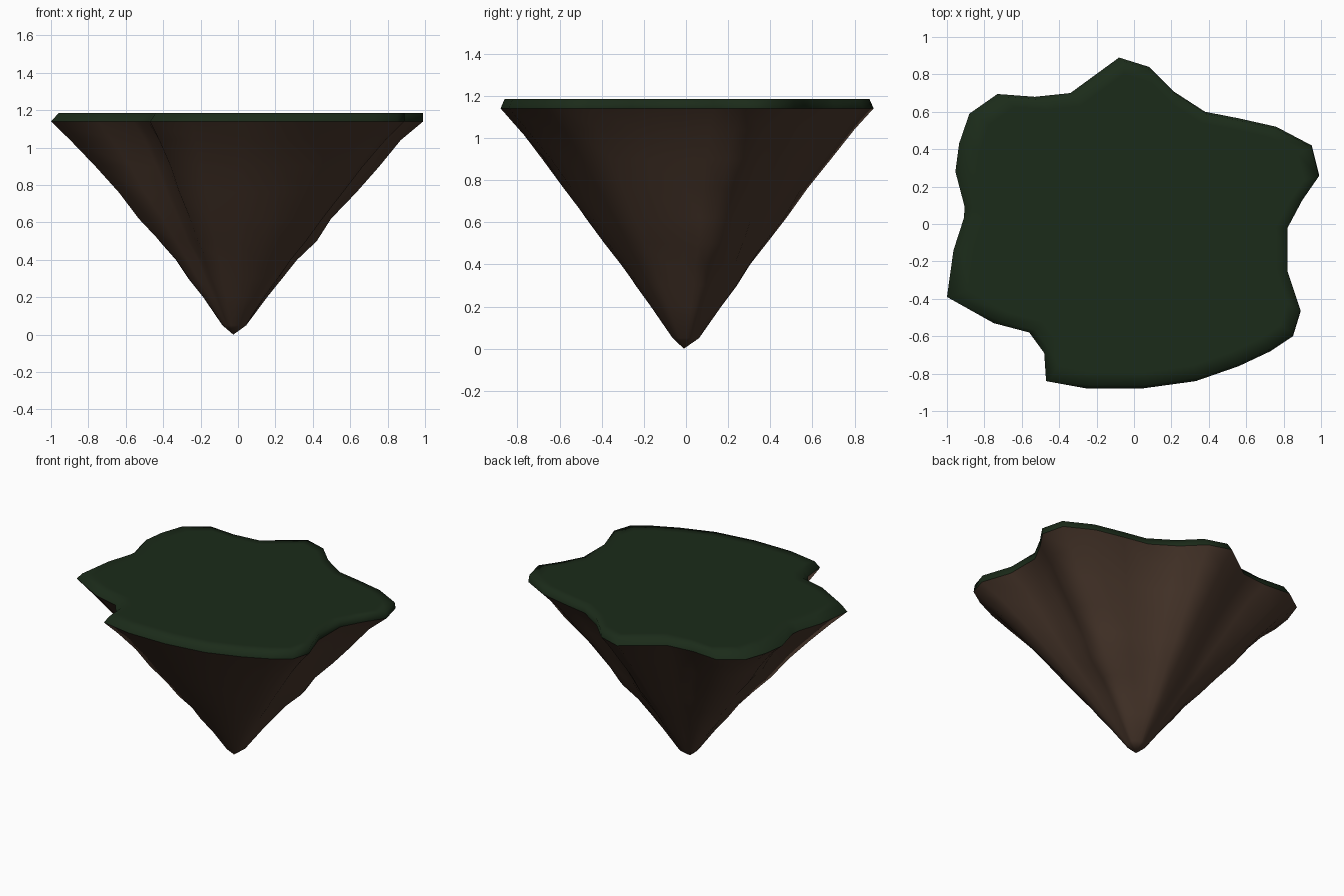
import bpy, bmesh, math, random

if "Cube" in bpy.data.objects:
    bpy.data.objects.remove(bpy.data.objects["Cube"])

random.seed(4)

# Coastline of the island seen from above, counter-clockwise
COAST = [(.99, .26), (.95, .42), (.76, .52), (.56, .565), (.38, .60), (.21, .71),
         (.08, .84), (-.08, .89), (-.34, .70), (-.53, .68), (-.73, .695), (-.88, .59),
         (-.935, .43), (-.955, .28), (-.905, .09), (-.91, .03), (-.965, -.14), (-1, -.39),
         (-.75, -.53), (-.56, -.58), (-.48, -.69), (-.47, -.84), (-.25, -.88), (.04, -.88),
         (.33, -.84), (.56, -.76), (.73, -.68), (.85, -.60), (.89, -.47), (.82, -.26),
         (.82, -.02), (.90, .13)]
RIM_Z, TOP_Z = 1.14, 1.185
# Height and relative width of the rock layers, rim to tip
LAYERS = [(1.14, 1), (1.04, .89), (.9, .765), (.76, .65), (.62, .535), (.5, .435),
          (.4, .345), (.3, .27), (.2, .185), (.05, .07)]


def material(name, color):
    mat = bpy.data.materials.new(name)
    mat.diffuse_color = (*color, 1)
    mat.use_nodes = True
    mat.node_tree.nodes["Principled BSDF"].inputs["Base Color"].default_value = mat.diffuse_color
    return mat


def loft(name, rings, mat, tip=None):
    """Skin a stack of rings; end in a tip point or a flat cap."""
    bm = bmesh.new()
    rows = [[bm.verts.new(p) for p in ring] for ring in rings]
    n = len(COAST)
    for a, b in zip(rows, rows[1:]):
        for i in range(n):
            j = (i + 1) % n
            bm.faces.new((a[i], a[j], b[j], b[i]))
    if tip:
        t = bm.verts.new(tip)
        for i in range(n):
            bm.faces.new((rows[-1][i], rows[-1][(i + 1) % n], t))
    else:
        bm.faces.new(rows[-1])
    if tip:
        bmesh.ops.reverse_faces(bm, faces=bm.faces[:])
    for f in bm.faces:
        f.smooth = True
    me = bpy.data.meshes.new(name)
    bm.to_mesh(me)
    bm.free()
    me.materials.append(mat)
    ob = bpy.data.objects.new(name, me)
    bpy.context.collection.objects.link(ob)
    return ob


# Rock underside: layers shrink and grow rounder toward the tip
rock_rings = []
for k, (z, s) in enumerate(LAYERS):
    blend = .8 * (1 - z / RIM_Z) ** 1.5
    ring = []
    for x, y in COAST:
        r, a = math.hypot(x, y), math.atan2(y, x)
        wobble = 1 + (random.uniform(-.015, .015) if k else 0)
        # small outcrop on the back right slope
        if z == .5 and 0 < a < .8:
            wobble += .06
        rr = (r + (.9 - r) * blend) * s * wobble
        ring.append((rr * math.cos(a) - .02 * (1 - z / RIM_Z), rr * math.sin(a), z))
    rock_rings.append(ring)
loft("rock_underside", rock_rings, material("earth", (.065, .037, .024)), (-.025, -.01, 0))

# Grass cap: slanted rim, then a flat top
grass_rings = [[(x, y, RIM_Z) for x, y in COAST]]
for s in (.978, .9, .5):
    grass_rings.append([(x * s + .02 * s, y * s, TOP_Z) for x, y in COAST])
loft("grass_top", grass_rings, material("grass", (.011, .024, .010)))
